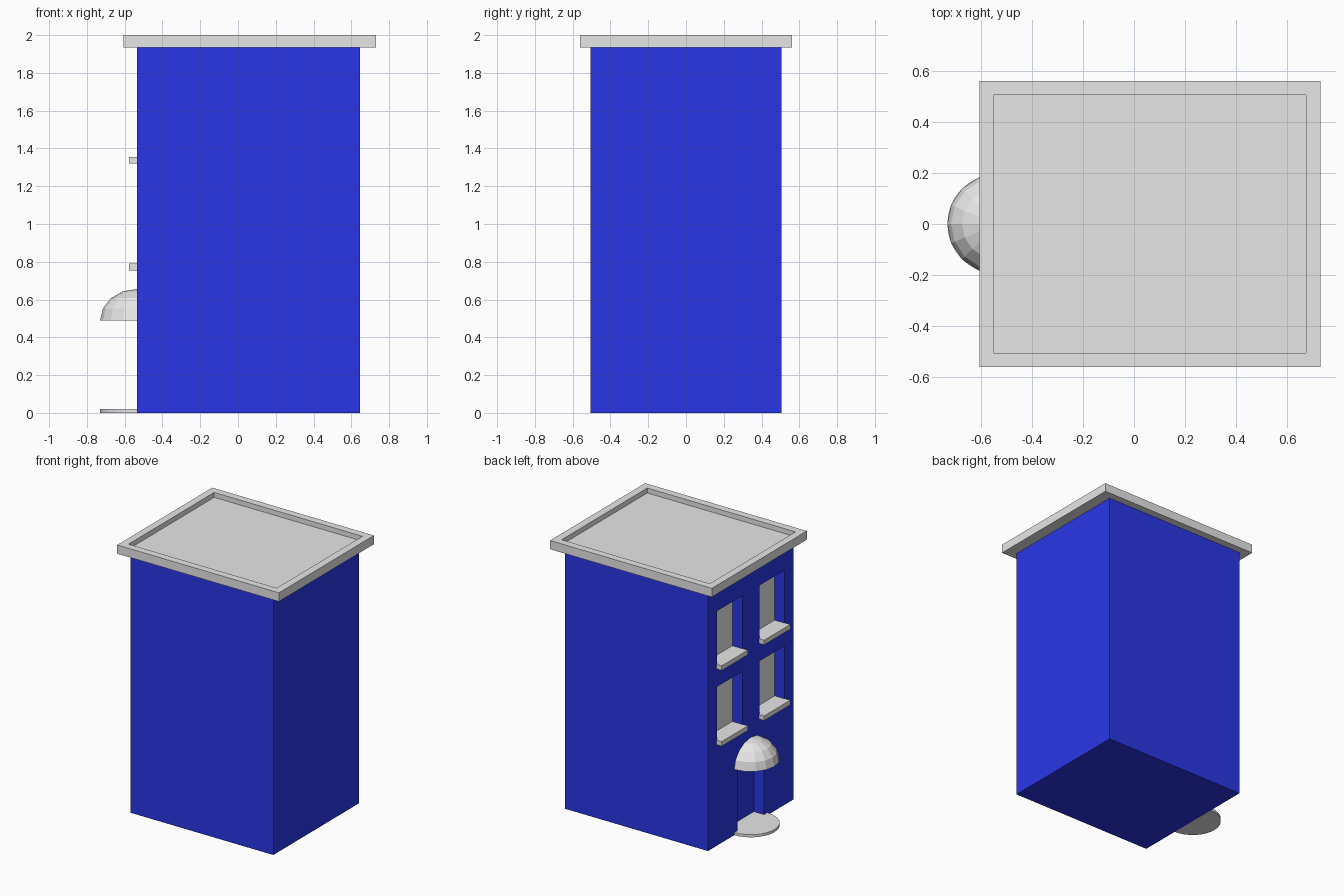
import bpy, bmesh
from mathutils import Matrix, Vector

cube = bpy.data.objects.get("Cube")
if cube:
    bpy.data.objects.remove(cube, do_unlink=True)


def material(name, rgb):
    mat = bpy.data.materials.new(name)
    mat.use_nodes = True
    mat.diffuse_color = (*rgb, 1)
    mat.node_tree.nodes["Principled BSDF"].inputs["Base Color"].default_value = (*rgb, 1)
    return mat


BLUE = material("wall_blue", (0.023, 0.037, 0.8))
GREY = material("stone_grey", (0.8, 0.8, 0.8))

WALL = -0.535          # outer plane of the facade
BACK = WALL + 0.083    # back plane of the recesses
WIDTHS = [(0.1, 0.4), (-0.4, -0.1)]
SILL_TOPS = [0.79, 1.355]
STEP_TOP, DOOR_TOP = 0.02, 0.49


def finish(name, bm, *mats):
    bmesh.ops.recalc_face_normals(bm, faces=bm.faces)
    mesh = bpy.data.meshes.new(name)
    bm.to_mesh(mesh)
    bm.free()
    obj = bpy.data.objects.new(name, mesh)
    bpy.context.collection.objects.link(obj)
    for mat in mats:
        mesh.materials.append(mat)
    return obj


def box_mesh(x, y, z):
    bm = bmesh.new()
    size = Vector((x[1] - x[0], y[1] - y[0], z[1] - z[0]))
    mid = Vector((sum(x), sum(y), sum(z))) / 2
    bmesh.ops.create_cube(bm, size=1, matrix=Matrix.Translation(mid) @ Matrix.Diagonal((*size, 1)))
    return bm


def box(name, mat, x, y, z):
    return finish(name, box_mesh(x, y, z), mat)


def cut(obj, x, y, z):
    """Cut a box-shaped recess out of an object."""
    cutter = box("cutter", BLUE, x, y, z)
    cutter.hide_render = True
    mod = obj.modifiers.new("recess", "BOOLEAN")
    mod.operation, mod.solver, mod.object = "DIFFERENCE", "EXACT", cutter
    bpy.context.view_layer.objects.active = obj
    bpy.ops.object.modifier_apply(modifier=mod.name)
    bpy.data.objects.remove(cutter, do_unlink=True)


def slice_off(bm, point, normal):
    """Remove everything on the normal's side and close the cut."""
    geom = bm.verts[:] + bm.edges[:] + bm.faces[:]
    res = bmesh.ops.bisect_plane(bm, geom=geom, plane_co=point, plane_no=normal, clear_outer=True)
    edges = [e for e in res["geom_cut"] if isinstance(e, bmesh.types.BMEdge)]
    bmesh.ops.holes_fill(bm, edges=edges)


# Walls with window and door recesses
walls = finish("walls", box_mesh((WALL, 0.645), (-0.505, 0.505), (0, 1.94)), BLUE, GREY)
for z in SILL_TOPS:
    for y in WIDTHS:
        cut(walls, (WALL - 0.1, BACK), y, (z - 0.01, z + 0.395))
cut(walls, (WALL - 0.1, BACK), (-0.155, 0.155), (STEP_TOP / 2, DOOR_TOP))

# Grey window panes at the back of the upper recesses
for face in walls.data.polygons:
    pane = abs(face.center.x - BACK) < 0.002 and face.center.z > DOOR_TOP
    face.material_index = 1 if pane else 0

# Window sills
for floor, z in zip(("lower", "upper"), SILL_TOPS):
    for side, y in zip(("back", "front"), WIDTHS):
        box(f"{floor}_{side}_sill", GREY, (WALL - 0.043, WALL), (y[0] - 0.004, y[1] + 0.004), (z - 0.035, z))
        box(f"{floor}_{side}_sill_inside", GREY, (WALL, BACK), y, (z - 0.01, z))

# Flat roof with a raised rim
roof = box("roof", GREY, (-0.605, 0.73), (-0.56, 0.56), (1.935, 2))
cut(roof, (-0.55, 0.673), (-0.505, 0.505), (1.963, 2.1))

# Half-dome canopy over the door
bm = bmesh.new()
bmesh.ops.create_uvsphere(bm, u_segments=16, v_segments=8, radius=0.195)
bmesh.ops.scale(bm, vec=(1, 1, 0.85), verts=bm.verts)
bmesh.ops.translate(bm, vec=(WALL, 0, DOOR_TOP), verts=bm.verts)
slice_off(bm, (0, 0, DOOR_TOP), (0, 0, -1))
slice_off(bm, (WALL, 0, 0), (1, 0, 0))
finish("canopy", bm, GREY)

# Round door step and threshold
bm = bmesh.new()
bmesh.ops.create_cone(bm, cap_ends=True, segments=32, radius1=0.195, radius2=0.195, depth=STEP_TOP,
                      matrix=Matrix.Translation((WALL, 0, STEP_TOP / 2)))
slice_off(bm, (WALL, 0, 0), (1, 0, 0))
finish("door_step", bm, GREY)
box("threshold", GREY, (WALL, BACK), (-0.155, 0.155), (STEP_TOP / 2, STEP_TOP))
